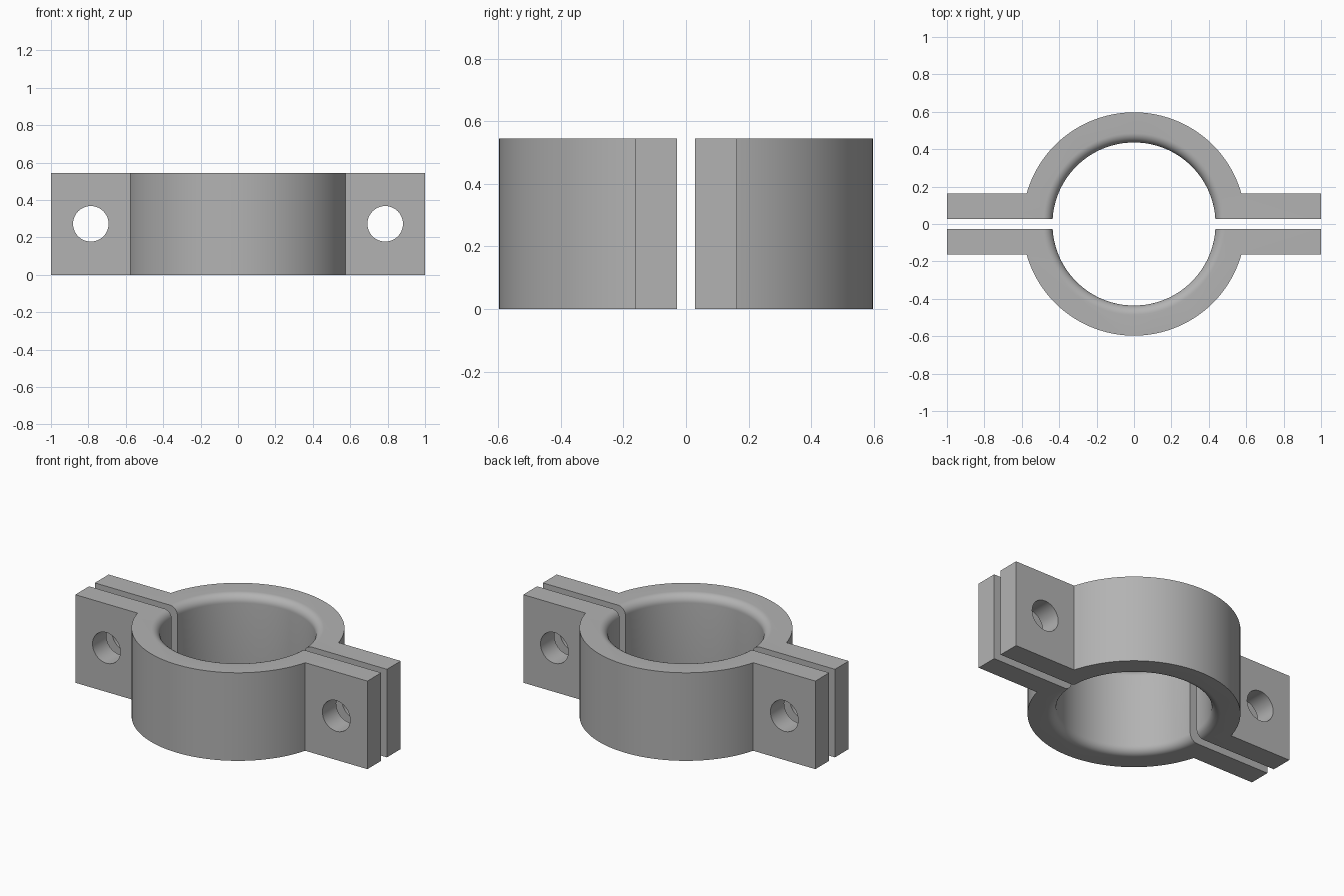
import bpy, bmesh, math
from mathutils import Matrix

if "Cube" in bpy.data.objects:
    bpy.data.objects.remove(bpy.data.objects["Cube"])

H, RO, RI, FIL = 0.545, 0.597, 0.436, 0.05      # height, outer/bore radius, bore fillet
GAP, FLY = 0.028, 0.163                          # half gap, outer side of flange
HOLE_X, HOLE_R = 0.787, 0.095

grey = bpy.data.materials.new("steel grey")
grey.diffuse_color = (0.45, 0.45, 0.45, 1)
grey.use_nodes = True
grey.node_tree.nodes["Principled BSDF"].inputs["Base Color"].default_value = grey.diffuse_color


def make_object(name, bm):
    bmesh.ops.recalc_face_normals(bm, faces=bm.faces)
    me = bpy.data.meshes.new(name)
    bm.to_mesh(me)
    bm.free()
    me.materials.append(grey)
    ob = bpy.data.objects.new(name, me)
    bpy.context.collection.objects.link(ob)
    return ob


# half clamp: outline of the flanges and outer arc, extruded upwards
bm = bmesh.new()
a0 = math.asin(FLY / RO)
N = 64
arc = [a0 + (math.pi - 2 * a0) * i / N for i in range(N + 1)]
outline = [(-1, GAP), (1, GAP), (1, FLY)]
outline += [(RO * math.cos(a), RO * math.sin(a)) for a in arc] + [(-1, FLY)]
face = bm.faces.new([bm.verts.new((x, y, 0)) for x, y in outline])
ext = bmesh.ops.extrude_face_region(bm, geom=[face])
bmesh.ops.translate(bm, vec=(0, 0, H),
                    verts=[v for v in ext["geom"] if isinstance(v, bmesh.types.BMVert)])
half = make_object("back_clamp_half", bm)

# bore cutter: lathed profile with rounded flares at both ends
bm = bmesh.new()
S = 10
low = [(RI + FIL * (1 - math.sin(t)), FIL * (1 - math.cos(t)))
       for t in (math.pi / 2 * i / S for i in range(S + 1))]
low = [(0, -0.1), (RI + FIL, -0.1)] + low
prof = low + [(r, H - z) for r, z in reversed(low)]
vs = [bm.verts.new((r, 0, z)) for r, z in prof]
es = [bm.edges.new(p) for p in zip(vs, vs[1:])]
bmesh.ops.spin(bm, geom=vs + es, cent=(0, 0, 0), axis=(0, 0, 1),
               angle=2 * math.pi, steps=128)
bmesh.ops.remove_doubles(bm, verts=bm.verts, dist=1e-5)
cutters = [make_object("bore_cutter", bm)]

# bolt hole cutters
for x in (-HOLE_X, HOLE_X):
    bm = bmesh.new()
    bmesh.ops.create_cone(bm, cap_ends=True, segments=48, radius1=HOLE_R, radius2=HOLE_R,
                          depth=1, matrix=Matrix.Translation((x, 0, H / 2))
                          @ Matrix.Rotation(math.pi / 2, 4, 'X'))
    cutters.append(make_object("bolt_hole_cutter", bm))

# cut, then shade smooth with sharp edges kept
bpy.context.view_layer.objects.active = half
half.select_set(True)
for c in cutters:
    m = half.modifiers.new("cut", 'BOOLEAN')
    m.operation, m.solver, m.object = 'DIFFERENCE', 'EXACT', c
    bpy.ops.object.modifier_apply(modifier=m.name)
for c in cutters:
    bpy.data.objects.remove(c)
bpy.ops.object.shade_smooth_by_angle(angle=math.radians(30))

# front half: same part turned round
front = half.copy()
front.data = half.data.copy()
front.name = "front_clamp_half"
front.rotation_euler.z = math.pi
bpy.context.collection.objects.link(front)
